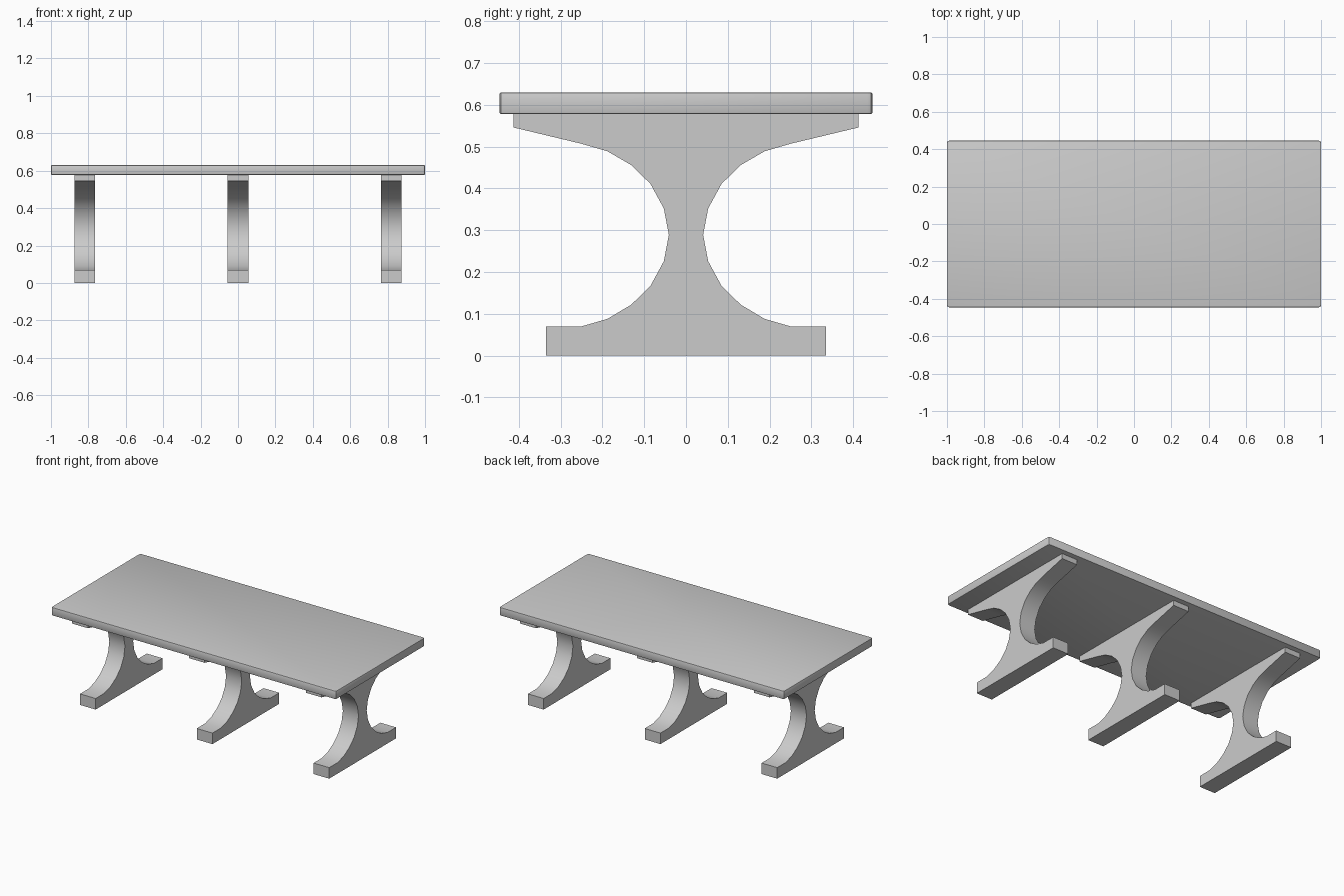
import bpy, bmesh, math

if "Cube" in bpy.data.objects:
    bpy.data.objects.remove(bpy.data.objects["Cube"])

TOP_Z, UNDER_Z = 0.63, 0.578
LEG_WIDTH = 0.11

# Right half of the pedestal outline (y, z), from foot up to the top bracket
HALF = [(0.335, 0), (0.335, 0.07), (0.25, 0.07), (0.188, 0.088), (0.131, 0.122),
        (0.085, 0.167), (0.053, 0.226), (0.041, 0.289), (0.053, 0.352),
        (0.085, 0.411), (0.131, 0.456), (0.188, 0.489), (0.25, 0.507),
        (0.413, 0.546), (0.413, UNDER_Z)]


def add_object(name, bm, angle):
    bmesh.ops.recalc_face_normals(bm, faces=bm.faces)
    mesh = bpy.data.meshes.new(name)
    bm.to_mesh(mesh)
    bm.free()
    obj = bpy.data.objects.new(name, mesh)
    bpy.context.collection.objects.link(obj)
    bpy.ops.object.select_all(action='DESELECT')
    obj.select_set(True)
    bpy.context.view_layer.objects.active = obj
    bpy.ops.object.shade_smooth_by_angle(angle=math.radians(angle))
    return obj


# Tabletop: slab with lightly eased edges and corners
bm = bmesh.new()
bmesh.ops.create_cube(bm, size=1)
bmesh.ops.scale(bm, vec=(2, 0.892, TOP_Z - UNDER_Z), verts=bm.verts)
bmesh.ops.translate(bm, vec=(0, 0, (TOP_Z + UNDER_Z) / 2), verts=bm.verts)
uprights = [e for e in bm.edges if abs(e.verts[0].co.z - e.verts[1].co.z) > 0.01]
bmesh.ops.bevel(bm, geom=uprights, offset=0.012, segments=2, profile=0.5, affect='EDGES')
rims = [e for e in bm.edges if abs(e.verts[0].co.z - e.verts[1].co.z) < 0.001]
bmesh.ops.bevel(bm, geom=rims, offset=0.004, segments=2, profile=0.5, affect='EDGES')
add_object("tabletop", bm, 30)

# Pedestal legs: mirrored outline extruded along x
outline = HALF + [(-y, z) for y, z in reversed(HALF)]
for name, x in (("left_leg", -0.82), ("middle_leg", 0), ("right_leg", 0.82)):
    bm = bmesh.new()
    face = bm.faces.new([bm.verts.new((-LEG_WIDTH / 2, y, z)) for y, z in outline])
    side = bmesh.ops.extrude_face_region(bm, geom=[face], use_keep_orig=True)
    moved = [v for v in side["geom"] if isinstance(v, bmesh.types.BMVert)]
    bmesh.ops.translate(bm, vec=(LEG_WIDTH, 0, 0), verts=moved)
    add_object(name, bm, 30).location.x = x
